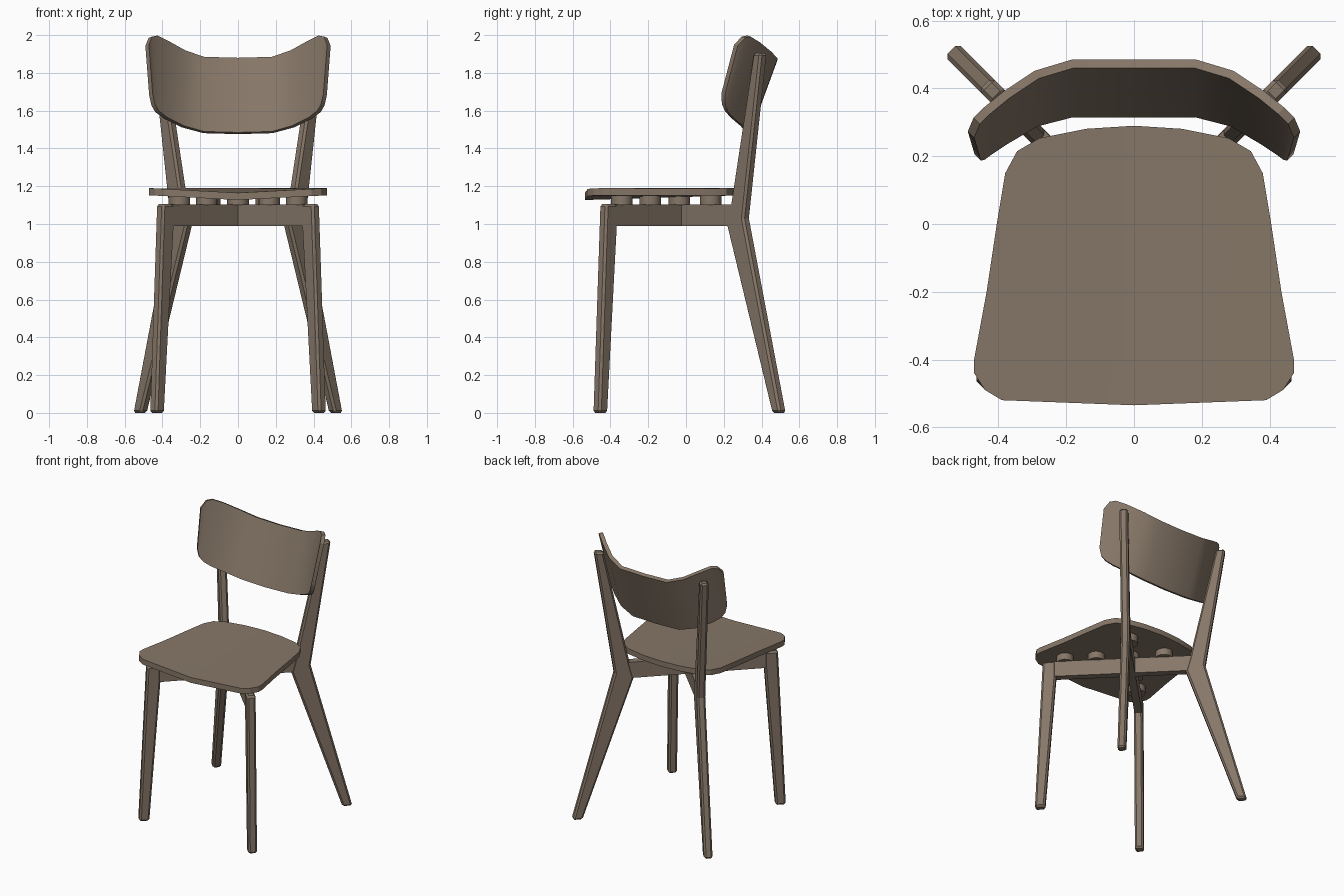
import bpy, bmesh, math
from mathutils import Vector

if "Cube" in bpy.data.objects:
    bpy.data.objects.remove(bpy.data.objects["Cube"])

wood = bpy.data.materials.new("brown wood")
wood.diffuse_color = (0.24, 0.185, 0.138, 1)
wood.use_nodes = True
wood.node_tree.nodes["Principled BSDF"].inputs["Base Color"].default_value = wood.diffuse_color


def make(name, bm, smooth=None):
    bmesh.ops.recalc_face_normals(bm, faces=bm.faces)
    me = bpy.data.meshes.new(name)
    bm.to_mesh(me)
    bm.free()
    me.materials.append(wood)
    ob = bpy.data.objects.new(name, me)
    bpy.context.collection.objects.link(ob)
    if smooth:
        bpy.ops.object.select_all(action='DESELECT')
        ob.select_set(True)
        bpy.context.view_layer.objects.active = ob
        bpy.ops.object.shade_smooth_by_angle(angle=math.radians(smooth))
    return ob


CY = -0.025   # y where the two diagonal frames cross


def frame_part(name, profile, thick, side, bevel):
    """Extrude a (u, z) profile lying in a vertical diagonal plane."""
    d = Vector((side, 1, 0)).normalized()
    n = Vector((1, -side, 0)).normalized() * thick / 2
    bm = bmesh.new()
    rings = [[bm.verts.new(Vector((0, CY, z)) + d * u + n * s) for u, z in profile]
             for s in (-1, 1)]
    bm.faces.new(rings[0])
    bm.faces.new(rings[1][::-1])
    k = len(profile)
    for i in range(k):
        j = (i + 1) % k
        bm.faces.new((rings[0][i], rings[0][j], rings[1][j], rings[1][i]))
    ob = make(name, bm)
    if bevel:
        mod = ob.modifiers.new("chamfer", 'BEVEL')
        mod.width = bevel
        mod.segments = 1
        mod.limit_method = 'ANGLE'
        mod.angle_limit = math.radians(40)


# Two crossing diagonal frames: front leg, beam and bent rear leg
front = [(-.64, 0), (-.573, 0), (-.5, .99), (-.5, 1.105), (-.588, 1.105)]
rear = [(.70, 0), (.765, 0), (.49, 1.03), (.622, 1.905), (.562, 1.905), (.39, 1.1), (.362, .99)]
beam = [(-.52, .99), (.40, .99), (.40, 1.103), (-.52, 1.103)]
for side, tag in ((1, "a"), (-1, "b")):
    frame_part("front_leg_" + tag, front, .058, side, .012)
    frame_part("rear_leg_" + tag, rear, .056, side, .012)
    frame_part("cross_beam_" + tag, beam, .05, side, 0)

# Round spacers between beams and seat
spots = [(0, -.035)]
for s in (-1, 1):
    spots += [(s * .31, -.34), (s * .165, -.19), (s * .15, .13)]
for x, y in spots:
    bm = bmesh.new()
    bmesh.ops.create_cone(bm, cap_ends=True, segments=16, radius1=.057, radius2=.057, depth=.055)
    bmesh.ops.translate(bm, verts=bm.verts, vec=(x, y, 1.128))
    make("spacer", bm, 40)

# Seat: rounded trapezoid, dipping along the middle towards the front
half = [(0, -.535), (.39, -.52), (.44, -.49), (.472, -.44), (.472, -.40), (.435, -.20),
        (.405, 0), (.38, .15), (.345, .215), (.28, .253), (.14, .281), (0, .29)]


def seat_z(x, y):
    return 1.19 - .025 * (1 - abs(x) / .472) * (.29 - y) / .825


bm = bmesh.new()
outline = half + [(-x, y) for x, y in half[-2:0:-1]]
top = [bm.verts.new((x, y, seat_z(x, y))) for x, y in outline]
low = [bm.verts.new((x, y, seat_z(x, y) - .038)) for x, y in outline]
h = len(half)
for ring in (top, low):
    bm.faces.new(ring[:h])
    bm.faces.new(ring[h - 1:] + ring[:1])
for i in range(len(outline)):
    j = (i + 1) % len(outline)
    bm.faces.new((top[i], top[j], low[j], low[i]))
make("seat", bm, 25)

# Backrest: bent, leaning panel; each station is bottom (x, y, z) then top
stations = [((0, .315, 1.485), (0, .46, 1.88)),
            ((.18, .315, 1.49), (.18, .46, 1.885)),
            ((.285, .288, 1.52), (.28, .43, 1.92)),
            ((.375, .235, 1.565), (.37, .37, 1.97)),
            ((.42, .205, 1.60), (.425, .325, 1.998)),
            ((.44, .19, 1.635), (.455, .295, 1.992)),
            ((.452, .187, 1.69), (.472, .255, 1.95))]
full = [[(-x, y, z) for x, y, z in st] for st in stations[:0:-1]] + stations
normals = []
for i in range(len(full)):
    a, b = full[max(i - 1, 0)], full[min(i + 1, len(full) - 1)]
    along = Vector(b[0]) + Vector(b[1]) - Vector(a[0]) - Vector(a[1])
    if i in (0, 1, len(full) - 2, len(full) - 1):   # keep tips at a steady angle
        along = Vector((1, -1 if i > 5 else 1, 0))
    normals.append(along.normalized().cross(Vector((0, -.34, -.94))).normalized())
bm = bmesh.new()
loops = []
for st, n in zip(full, normals):
    if n.y < 0:
        n = -n
    b, t = Vector(st[0]), Vector(st[1])
    loops.append([bm.verts.new(p) for p in (b, t, t + n * .027, b + n * .027)])
for a, b in zip(loops, loops[1:]):
    for i in range(4):
        j = (i + 1) % 4
        bm.faces.new((a[i], a[j], b[j], b[i]))
bm.faces.new(loops[0])
bm.faces.new(loops[-1])
make("backrest", bm, 28)
